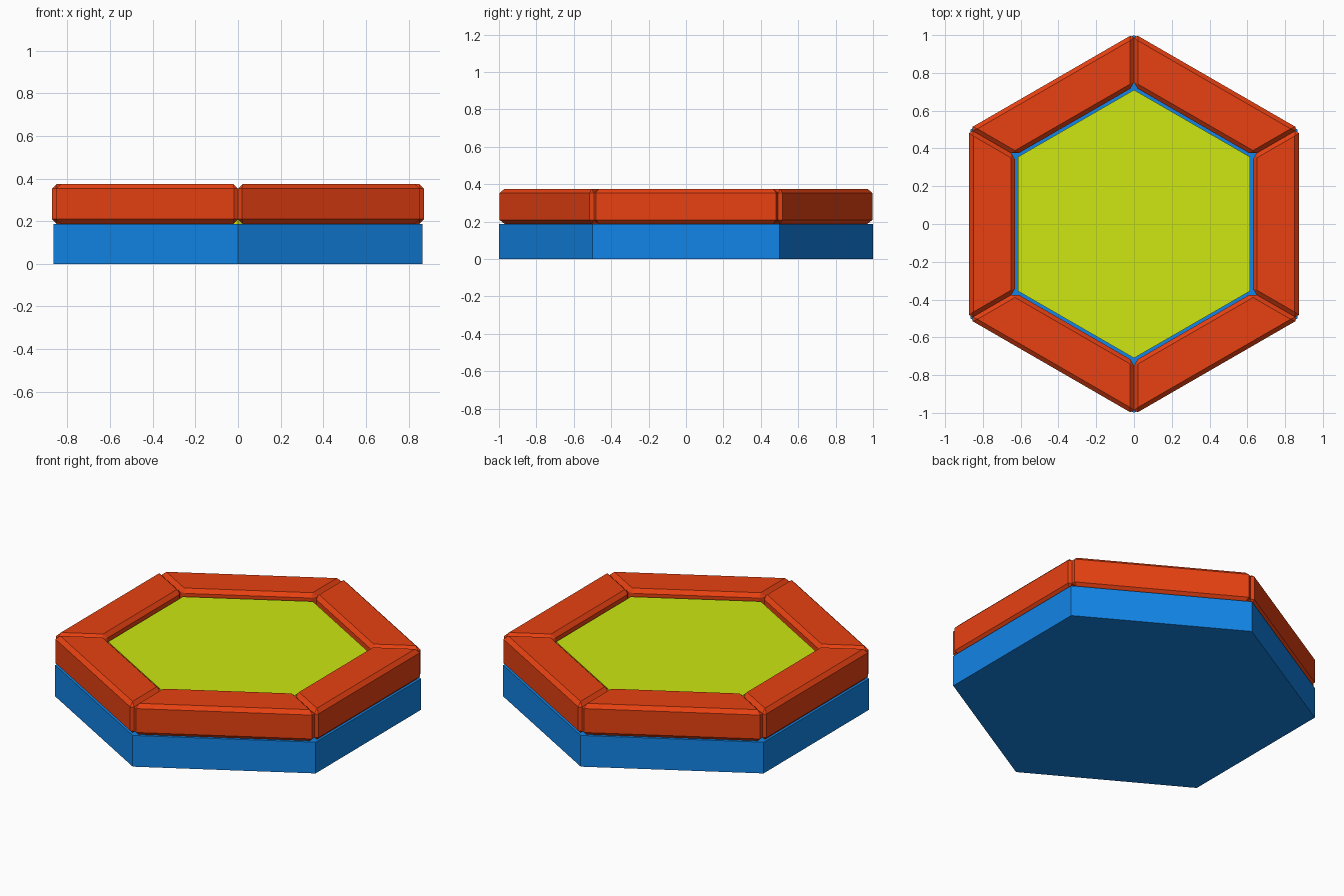
import bpy, bmesh
from math import pi, sin, cos, radians, sqrt

if "Cube" in bpy.data.objects:
    bpy.data.objects.remove(bpy.data.objects["Cube"])

BASE_TOP = 0.1875
BRICK_TOP = 0.375


def material(name, rgb):
    mat = bpy.data.materials.new(name)
    mat.diffuse_color = (*rgb, 1)
    mat.use_nodes = True
    mat.node_tree.nodes["Principled BSDF"].inputs["Base Color"].default_value = mat.diffuse_color
    return mat


blue = material("blue", (0.006, 0.235, 0.8))
red = material("red", (0.8, 0.053, 0.006))
lime = material("lime", (0.61, 0.8, 0.006))


def prism(name, outline, z0, z1, mat, bevel=0):
    """Extrude a counter-clockwise outline from z0 to z1, with optional chamfer."""
    bm = bmesh.new()
    low = [bm.verts.new((x, y, z0)) for x, y in outline]
    high = [bm.verts.new((x, y, z1)) for x, y in outline]
    n = len(outline)
    bm.faces.new(low[::-1])
    bm.faces.new(high)
    for i in range(n):
        j = (i + 1) % n
        bm.faces.new((low[i], low[j], high[j], high[i]))
    if bevel:
        bmesh.ops.bevel(bm, geom=bm.edges[:], offset=bevel, offset_type='OFFSET',
                        segments=1, profile=0.5, affect='EDGES')
    bmesh.ops.recalc_face_normals(bm, faces=bm.faces[:])
    mesh = bpy.data.meshes.new(name)
    bm.to_mesh(mesh)
    bm.free()
    mesh.materials.append(mat)
    obj = bpy.data.objects.new(name, mesh)
    bpy.context.collection.objects.link(obj)
    return obj


def hexagon(radius):
    return [(radius * cos(radians(30 + 60 * i)), radius * sin(radians(30 + 60 * i)))
            for i in range(6)]


# Base slab and raised centre panel
prism("base", hexagon(1.0), 0, BASE_TOP, blue)
prism("centre_panel", hexagon(0.71), BASE_TOP, 0.34, lime)

# Six mitred, chamfered rim blocks
inner, outer = 0.63, 0.873
t = 1 / sqrt(3)
block = [(inner, -inner * t), (outer, -outer * t), (outer, outer * t), (inner, inner * t)]
for i in range(6):
    rim = prism(f"rim_block_{i + 1}", block, BASE_TOP, BRICK_TOP, red, bevel=0.022)
    rim.rotation_euler.z = i * pi / 3
